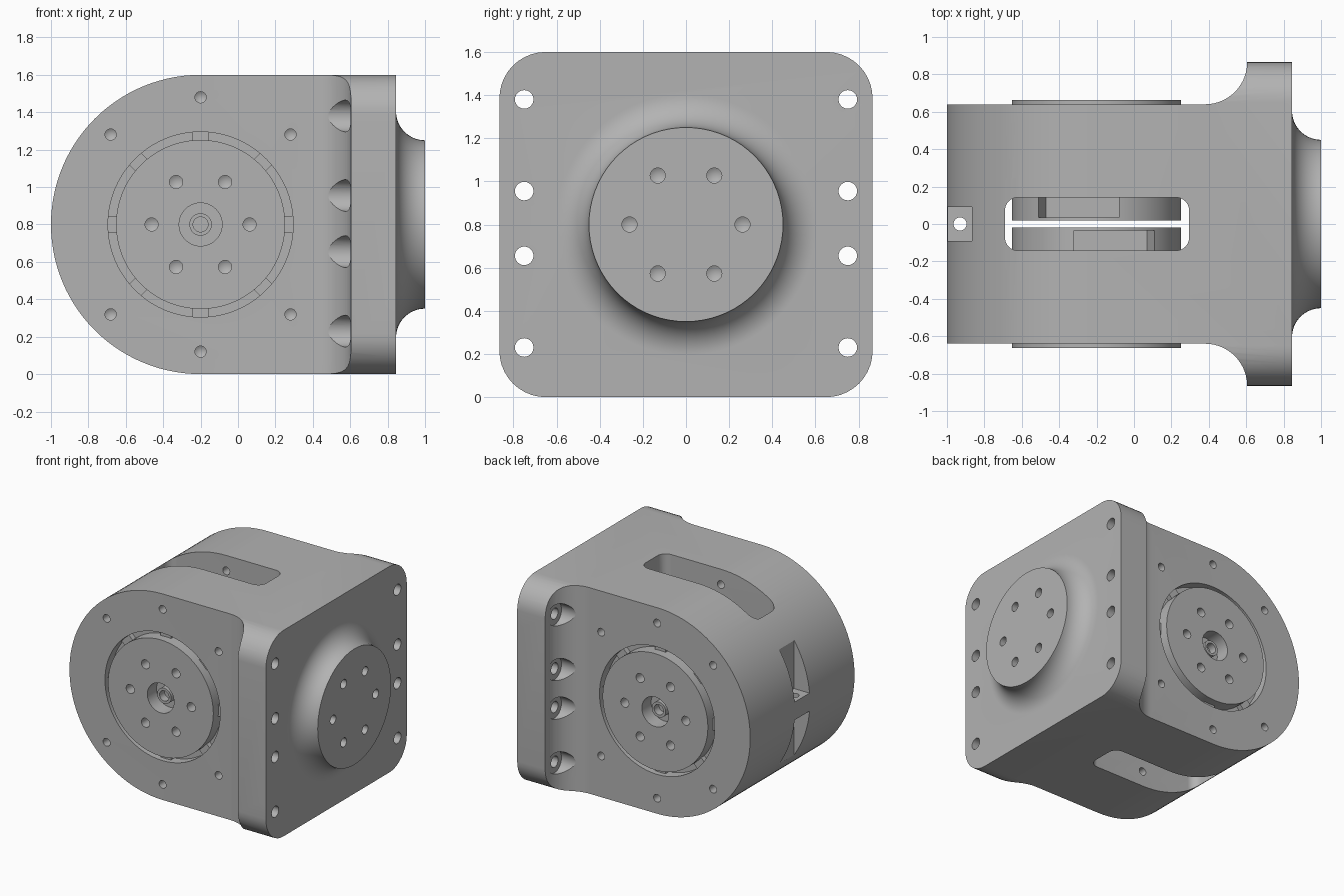
import bpy, bmesh, math
from mathutils import Vector

cube = bpy.data.objects.get("Cube")
if cube:
    bpy.data.objects.remove(cube, do_unlink=True)

grey = bpy.data.materials.new("machined_grey")
grey.use_nodes = True
colour = (0.45, 0.45, 0.45, 1)
grey.diffuse_color = colour
grey.node_tree.nodes["Principled BSDF"].inputs["Base Color"].default_value = colour

PX, PZ = -0.2, 0.8          # pivot axis of the rotors
PLACE = {"x": lambda u, v, d: (d, u, v),
         "y": lambda u, v, d: (u, d, v),
         "z": lambda u, v, d: (u, v, d)}


def arc(cu, cv, r, a0, a1, n):
    return [(cu + r * math.cos(math.radians(a0 + (a1 - a0) * i / n)),
             cv + r * math.sin(math.radians(a0 + (a1 - a0) * i / n))) for i in range(n + 1)]


def circle(cu, cv, r, n=24):
    return arc(cu, cv, r, 0, 360, n)[:-1]


def rect(u0, v0, u1, v1, r=0.0, n=10):
    if not r:
        return [(u0, v0), (u1, v0), (u1, v1), (u0, v1)]
    return (arc(u1 - r, v1 - r, r, 0, 90, n) + arc(u0 + r, v1 - r, r, 90, 180, n)
            + arc(u0 + r, v0 + r, r, 180, 270, n) + arc(u1 - r, v0 + r, r, 270, 360, n))


def bolt_circle(cu, cv, ring, r, angles):
    return [circle(cu + ring * math.cos(math.radians(a)),
                   cv + ring * math.sin(math.radians(a)), r) for a in angles]


def finish(name, bm):
    bmesh.ops.recalc_face_normals(bm, faces=bm.faces)
    mesh = bpy.data.meshes.new(name)
    bm.to_mesh(mesh)
    bm.free()
    ob = bpy.data.objects.new(name, mesh)
    bpy.context.collection.objects.link(ob)
    mesh.materials.append(grey)
    return ob


def prism(name, loops, axis, inner, outer, tip=0.0):
    """Extrude closed outlines along an axis; tip gives the inner end a drill point."""
    bm = bmesh.new()
    ends = []
    for pts in loops:
        a = [bm.verts.new(PLACE[axis](u, v, inner)) for u, v in pts]
        b = [bm.verts.new(PLACE[axis](u, v, outer)) for u, v in pts]
        ends.append(bm.faces.new(a))
        bm.faces.new(b)
        for i in range(len(a)):
            j = (i + 1) % len(a)
            bm.faces.new((a[i], a[j], b[j], b[i]))
    bmesh.ops.recalc_face_normals(bm, faces=bm.faces)
    if tip:
        bmesh.ops.poke(bm, faces=ends, offset=tip)
    return finish(name, bm)


def boolean(target, tool, operation="DIFFERENCE"):
    mod = target.modifiers.new(operation.lower(), "BOOLEAN")
    mod.operation = operation
    mod.solver = "EXACT"
    mod.object = tool
    bpy.context.view_layer.objects.active = target
    bpy.ops.object.modifier_apply(modifier=mod.name)
    bpy.data.objects.remove(tool, do_unlink=True)


def cut(target, loops, axis, inner, outer, tip=0.0):
    boolean(target, prism("cutter", loops, axis, inner, outer, tip))


def smooth(ob):
    bpy.ops.object.select_all(action="DESELECT")
    ob.select_set(True)
    bpy.context.view_layer.objects.active = ob
    bpy.ops.object.shade_smooth_by_angle(angle=math.radians(28))


# Housing: plan outline with filleted flange, trimmed to the rounded side and end outlines
half = [(-1.05, 0.64)] + arc(0.38, 0.865, 0.225, -90, 0, 14) + [(0.845, 0.865)]
plan = half + [(x, -y) for x, y in reversed(half)]
housing = prism("housing", [plan], "z", -0.1, 1.7)
boolean(housing, prism("trim", [rect(-0.865, 0, 0.865, 1.6, 0.215)], "x", -1.2, 1.0), "INTERSECT")
side = arc(PX, PZ, 0.8, 90, 270, 56) + [(PX, -0.2), (1, -0.2), (1, 1.8), (PX, 1.8)]
boolean(housing, prism("trim", [side], "y", -1, 1), "INTERSECT")

# Flared mounting boss on the flange
bm = bmesh.new()
profile = [(0.7, 0), (0.7, 0.605)] + arc(1.0, 0.605, 0.155, 180, 270, 14) + [(1.0, 0)]
verts = [bm.verts.new((x, 0, PZ + r)) for x, r in profile]
edges = [bm.edges.new(pair) for pair in zip(verts, verts[1:])]
bmesh.ops.spin(bm, geom=verts + edges, cent=(0, 0, PZ), axis=(1, 0, 0),
               angle=math.tau, steps=72)
bmesh.ops.remove_doubles(bm, verts=bm.verts, dist=0.0001)
boolean(housing, finish("boss", bm), "UNION")
sixths = range(0, 360, 60)
cut(housing, bolt_circle(0, PZ, 0.262, 0.035, sixths), "x", 0.9, 1.1, 0.02)

# Flange bolt holes with counterbores in the fillet
spots = [(y, PZ + z) for y in (-0.75, 0.75) for z in (-0.57, -0.145, 0.155, 0.58)]
cut(housing, [circle(y, z, 0.085, 32) for y, z in spots], "x", 0.42, 0.604)
cut(housing, [circle(y, z, 0.043) for y, z in spots], "x", 0.5, 0.95)

# Rotor bore and the vertical slot through the housing
cut(housing, [circle(PX, PZ, 0.495, 80)], "y", -0.8, 0.8)
cut(housing, [rect(-0.69, -0.142, 0.295, 0.142, 0.07)], "z", -0.2, 1.8)

# Cable notches at the rounded end, joined by a drilled web
for lo, hi in ((0.2, 0.73), (0.87, 1.4)):
    cut(housing, [rect(-1.1, -0.092, -0.865, 0.092)], "z", lo, hi)
cut(housing, [circle(-0.93, 0, 0.035)], "z", 0.6, 1.0)

# Housing screw holes on both faces and inside the slot
ring = (45, 90, 135, 225, 270, 315)
for s in (-1, 1):
    cut(housing, bolt_circle(PX, PZ, 0.68, 0.03, ring), "y", s * 0.52, s * 0.7, 0.02)
    cut(housing, bolt_circle(PX, PZ, 0.68, 0.03, (90, 270)), "y", s * 0.26, s * 0.1)
smooth(housing)

# Rotors with their bearings, one on each side (second is turned half a revolution)
for s, label in ((-1, "front"), (1, "back")):
    rotor = prism(label + "_rotor", [circle(PX, PZ, 0.452, 80)], "y", s * 0.018, s * 0.663)
    cut(rotor, bolt_circle(PX, PZ, 0.262, 0.035, sixths), "y", s * 0.54, s * 0.7, 0.02)
    cut(rotor, [circle(PX, PZ, 0.115, 40)], "y", s * 0.55, s * 0.7)
    pocket = [(-0.27, 1.02), (0.12, 1.02), (0.12, 1.4), (-0.41, 1.4)]
    cut(rotor, [[(PX + s * u, z) for u, z in pocket]], "y", s * 0.035, s * 0.15)
    smooth(rotor)

    hub = prism(label + "_hub", [circle(PX, PZ, 0.06, 32)], "y", s * 0.53, s * 0.62)
    cut(hub, [circle(PX, PZ, 0.04, 32)], "y", s * 0.56, s * 0.7)
    smooth(hub)

    bearing = prism(label + "_bearing", [circle(PX, PZ, 0.497, 80)], "y", s * 0.16, s * 0.56)
    cut(bearing, [circle(PX, PZ, 0.45, 80)], "y", s * 0.1, s * 0.7)
    smooth(bearing)

    # Eight small keys in the bearing groove
    keys = []
    for a in range(0, 360, 45):
        c, n = math.cos(math.radians(a)), math.sin(math.radians(a))
        keys.append([(PX + r * c - w * n, PZ + r * n + w * c)
                     for r, w in ((0.448, -0.045), (0.496, -0.045), (0.496, 0.045), (0.448, 0.045))])
    prism(label + "_keys", keys, "y", s * 0.54, s * 0.6)
